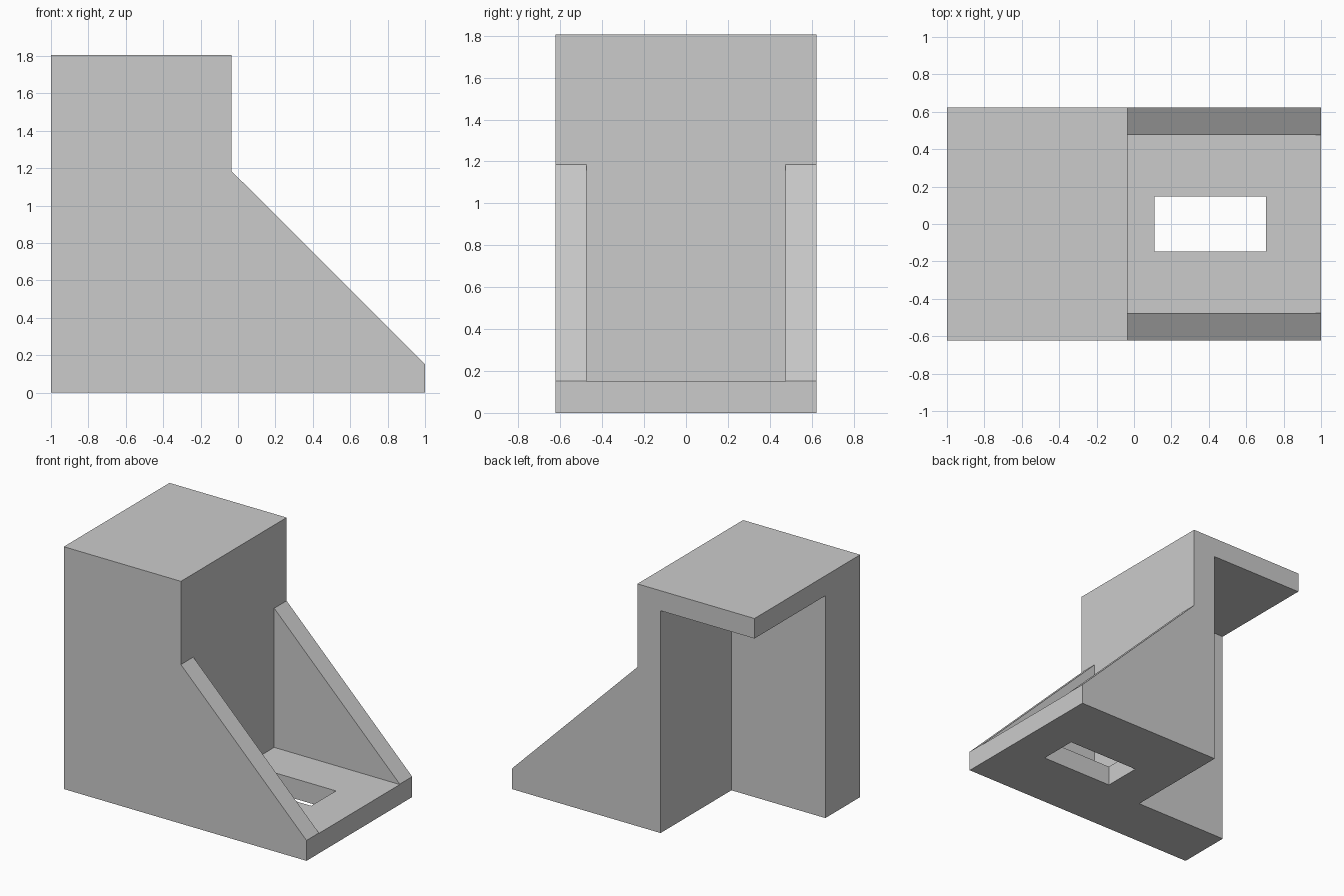
import bpy, bmesh

if "Cube" in bpy.data.objects:
    bpy.data.objects.remove(bpy.data.objects["Cube"])

HALF_W = 0.622      # half width of the whole bracket
WALL_X = -0.035     # front of the tall block
PLATE = 0.149       # thickness of base, ribs and top

grey = bpy.data.materials.new("plain_grey")
grey.diffuse_color = (0.6, 0.6, 0.6, 1)
grey.use_nodes = True
grey.node_tree.nodes["Principled BSDF"].inputs["Base Color"].default_value = grey.diffuse_color


def prism(name, profile, y0, y1):
    """Extrude an (x, z) outline from y0 to y1."""
    bm = bmesh.new()
    face = bm.faces.new([bm.verts.new((x, y0, z)) for x, z in profile])
    ext = bmesh.ops.extrude_face_region(bm, geom=[face])
    verts = [v for v in ext["geom"] if isinstance(v, bmesh.types.BMVert)]
    bmesh.ops.translate(bm, verts=verts, vec=(0, y1 - y0, 0))
    bmesh.ops.recalc_face_normals(bm, faces=bm.faces)
    mesh = bpy.data.meshes.new(name)
    bm.to_mesh(mesh)
    bm.free()
    mesh.materials.append(grey)
    obj = bpy.data.objects.new(name, mesh)
    bpy.context.collection.objects.link(obj)
    return obj


def box(name, x0, x1, y0, y1, z0, z1):
    return prism(name, [(x0, z0), (x1, z0), (x1, z1), (x0, z1)], y0, y1)


# Full side silhouette: tall block with a sloping foot
bracket = prism("bracket", [(-1, 0), (1, 0), (1, 0.152), (WALL_X, 1.185),
                            (WALL_X, 1.805), (-1, 1.805)], -HALF_W, HALF_W)

cutters = [
    # space between the two sloping ribs
    box("rib_gap_cutter", WALL_X, 1.2, -0.476, 0.476, PLATE, 1.5),
    # open corner under the top plate, leaving an L-shaped column
    box("corner_cutter", -1.2, -0.226, -0.212, 0.8, -0.2, 1.805 - PLATE),
    # slot through the base plate
    box("slot_cutter", 0.11, 0.705, -0.146, 0.146, -0.2, 0.4),
]
for cutter in cutters:
    cutter.hide_render = True
    cutter.hide_viewport = True
    mod = bracket.modifiers.new(cutter.name, "BOOLEAN")
    mod.operation = "DIFFERENCE"
    mod.solver = "EXACT"
    mod.object = cutter
